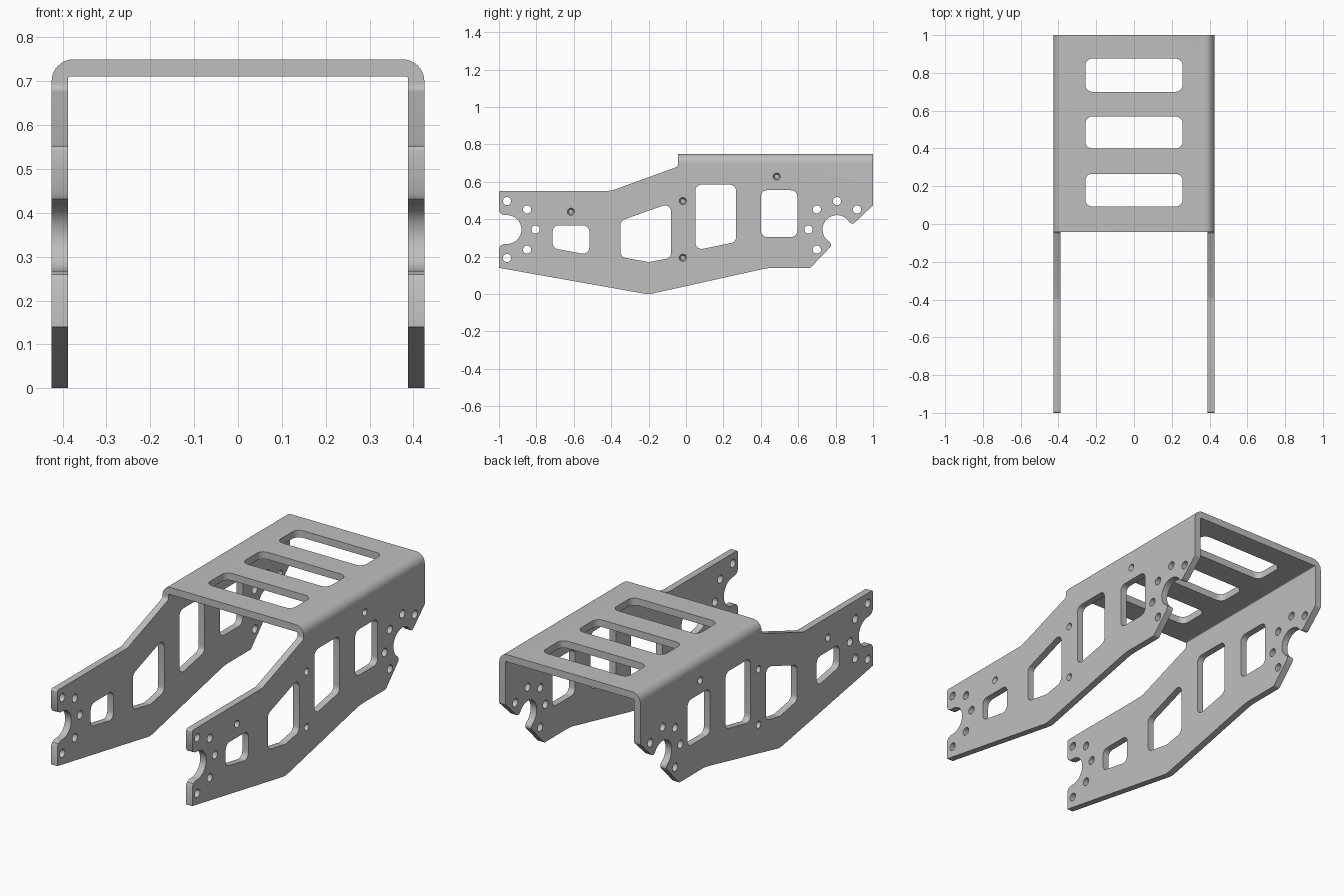
import bpy, bmesh, math
from mathutils import Vector

if "Cube" in bpy.data.objects:
    bpy.data.objects.remove(bpy.data.objects["Cube"])

metal = bpy.data.materials.new("plain grey metal")
metal.diffuse_color = (0.52, 0.52, 0.52, 1)
metal.use_nodes = True
metal.node_tree.nodes["Principled BSDF"].inputs["Base Color"].default_value = metal.diffuse_color


def rounded(pts, radius=0.0, steps=6):
    """Closed 2D outline; each point is (u, v) or (u, v, fillet radius)."""
    out, n = [], len(pts)
    for i, p in enumerate(pts):
        r = p[2] if len(p) > 2 else radius
        c = Vector(p[:2])
        a = (Vector(pts[i - 1][:2]) - c).normalized()
        b = (Vector(pts[(i + 1) % n][:2]) - c).normalized()
        if r <= 0:
            out.append(c)
            continue
        half = a.angle(b) / 2
        mid = c + (a + b).normalized() * r / math.sin(half)
        t = r / math.tan(half)
        s, e = c + a * t - mid, c + b * t - mid
        turn = s.angle_signed(e)
        a0 = math.atan2(s.y, s.x)
        for k in range(steps + 1):
            ang = a0 - turn * k / steps
            out.append(mid + r * Vector((math.cos(ang), math.sin(ang))))
    return out


def circle(u, v, r, n=24):
    return [Vector((u + r * math.cos(2 * math.pi * k / n),
                    v + r * math.sin(2 * math.pi * k / n))) for k in range(n)]


def arc(u, v, r, a0, a1, n=20):
    return [(u + r * math.cos(math.radians(a0 + (a1 - a0) * k / n)),
             v + r * math.sin(math.radians(a0 + (a1 - a0) * k / n)), 0) for k in range(n + 1)]


def prism(bm, axis, loop0, d0, d1, loop1=None):
    """Loft a closed outline along an axis from d0 to d1."""
    put = {'X': lambda p, d: (d, p.x, p.y),
           'Y': lambda p, d: (p.x, d, p.y),
           'Z': lambda p, d: (p.x, p.y, d)}[axis]
    A = [bm.verts.new(put(p, d0)) for p in loop0]
    B = [bm.verts.new(put(p, d1)) for p in (loop1 or loop0)]
    faces = [bm.faces.new(A), bm.faces.new(B)]
    for i in range(len(A)):
        j = (i + 1) % len(A)
        faces.append(bm.faces.new((A[i], A[j], B[j], B[i])))
    bmesh.ops.recalc_face_normals(bm, faces=faces)


def make(name, bm):
    me = bpy.data.meshes.new(name)
    bm.to_mesh(me)
    bm.free()
    ob = bpy.data.objects.new(name, me)
    bpy.context.collection.objects.link(ob)
    me.materials.append(metal)
    return ob


# Bent sheet: U-shaped section run along the full length
bm = bmesh.new()
prism(bm, 'Y', rounded([(-.425, -.1), (-.388, -.1), (-.388, .711, .005), (.388, .711, .005),
                        (.388, -.1), (.425, -.1), (.425, .75, .05), (-.425, .75, .05)], 0, 8), -1.1, 1.1)
frame = make("bent_frame_bracket", bm)

# Side silhouette with the two round notches
FRONT, REAR, ZC = -.957, .807, .345
side = ([(-1, .14, 0), (-.2, -.002, .12), (.44, .14, .3), (.665, .14, .015), (.783, .263, .018)]
        + arc(REAR, ZC, .077, 237, 33)
        + [(.889, .369, .018), (1, .475, .01), (1, .9, 0), (-.042, .9, 0), (-.042, .682, .02),
           (-.4, .552, .1), (-1, .552, .01), (-1, .445, 0), (-.992, .431, 0), (-.975, .423, 0)]
        + arc(FRONT, ZC, .077, 90, -90)
        + [(-.975, .267, 0), (-.992, .259, 0), (-1, .245, 0)])
bm = bmesh.new()
prism(bm, 'X', rounded(side), -.6, .6)
silhouette = make("side_silhouette_cutter", bm)

# Openings
bm = bmesh.new()
windows = [[(-.713, .367), (-.517, .367), (-.517, .209), (-.713, .245)],
           [(-.35, .392), (-.08, .488), (-.08, .193), (-.2, .171), (-.35, .198)],
           [(.05, .585), (.268, .585), (.268, .278), (.05, .234)],
           [(.4, .555), (.595, .555), (.595, .305), (.4, .305)]]
for w in windows:
    prism(bm, 'X', rounded(w, .033), -.6, .6)

# Bolt circles around each notch
for centre, angles in ((FRONT, (-90, -45, 0, 45, 90)), (REAR, (45, 90, 135, 180, 225))):
    for a in map(math.radians, angles):
        prism(bm, 'X', circle(centre + .152 * math.cos(a), ZC + .152 * math.sin(a), .022), -.6, .6)

# Blind tapered holes on the outer faces
for y, z in ((-.615, .44), (-.017, .497), (-.017, .194), (.485, .628)):
    for s in (-1, 1):
        prism(bm, 'X', circle(y, z, .021), s * .43, s * .402, circle(y, z, .012))

# Slots in the top plate
for y0, y1 in ((.092, .266), (.399, .569), (.7, .876)):
    prism(bm, 'Z', rounded([(-.258, y0), (.258, y0), (.258, y1), (-.258, y1)], .038), .65, .85)
openings = make("openings_cutter", bm)

for cutter, op in ((silhouette, 'INTERSECT'), (openings, 'DIFFERENCE')):
    cutter.hide_render = True
    mod = frame.modifiers.new(op.lower(), 'BOOLEAN')
    mod.object, mod.operation, mod.solver = cutter, op, 'EXACT'

bpy.context.view_layer.objects.active = frame
frame.select_set(True)
for mod in list(frame.modifiers):
    bpy.ops.object.modifier_apply(modifier=mod.name)
for cutter in (silhouette, openings):
    bpy.data.objects.remove(cutter)
bpy.ops.object.shade_smooth_by_angle(angle=math.radians(30))
